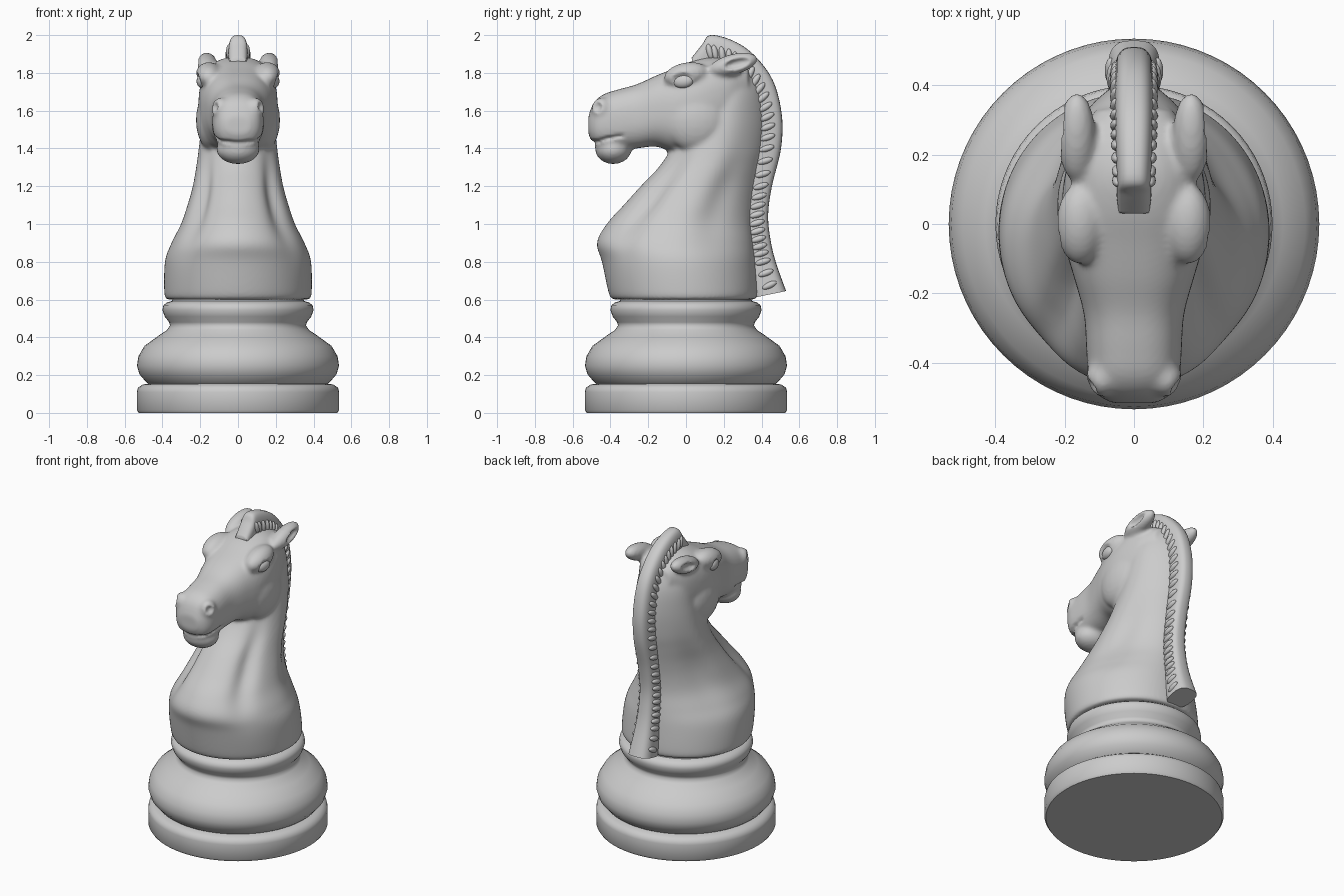
import bpy, bmesh
from math import sin, cos, pi, exp, radians
from mathutils import Vector, Matrix

if "Cube" in bpy.data.objects:
    bpy.data.objects.remove(bpy.data.objects["Cube"])


def spline(rows, n):
    """Catmull-Rom interpolation of tuples, n steps per span."""
    out, last = [], len(rows) - 1
    for i in range(last):
        p = [rows[max(0, min(last, i + k))] for k in (-1, 0, 1, 2)]
        for s in range(n):
            t = s / n
            out.append(tuple(0.5 * (2*b + (c-a)*t + (2*a-5*b+4*c-d)*t*t + (3*b-a-3*c+d)*t**3)
                             for a, b, c, d in zip(*p)))
    return out + [rows[-1]]


def loft(bm, rings):
    """Skin closed rings and cap both ends."""
    vs = [[bm.verts.new(p) for p in r] for r in rings]
    n = len(vs[0])
    for a, b in zip(vs, vs[1:]):
        for i in range(n):
            bm.faces.new((a[i], a[(i+1) % n], b[(i+1) % n], b[i]))
    bm.faces.new(vs[0][::-1])
    bm.faces.new(vs[-1])


def blob(bm, loc, rad, rx=0, rz=0, pair=True):
    """Ellipsoid, mirrored to the other side when pair is set."""
    for s in ((1, -1) if pair else (1,)):
        m = (Matrix.Translation((s*loc[0], loc[1], loc[2])) @ Matrix.Rotation(s*rz, 4, 'Z')
             @ Matrix.Rotation(rx, 4, 'X') @ Matrix.Diagonal((*rad, 1)))
        bmesh.ops.create_uvsphere(bm, u_segments=20, v_segments=12, radius=1, matrix=m)


def finish(bm, name, angle=180):
    bmesh.ops.recalc_face_normals(bm, faces=bm.faces)
    me = bpy.data.meshes.new(name)
    bm.to_mesh(me)
    bm.free()
    for p in me.polygons:
        p.use_smooth = True
    if angle < 180:
        me.set_sharp_from_angle(angle=radians(angle))
    ob = bpy.data.objects.new(name, me)
    bpy.context.collection.objects.link(ob)
    return ob


def spow(v, p):
    return abs(v)**p * (1 if v >= 0 else -1)


# turned base: foot disc, round bulge, collar
profile = [(.525, 0), (.535, .015), (.535, .11), (.53, .133), (.505, .15), (.475, .155),
           (.488, .165), (.522, .205), (.535, .25), (.527, .30), (.495, .355), (.43, .402),
           (.375, .44), (.36, .462), (.365, .48), (.388, .51), (.40, .545), (.395, .57),
           (.375, .585), (.35, .592), (.345, .61)]
bm = bmesh.new()
loft(bm, [[(r*cos(2*pi*i/72), r*sin(2*pi*i/72), z) for i in range(72)] for r, z in profile])
finish(bm, "turned_base", 50)

# chest and neck: z, front y, back y, half width, back taper
bm = bmesh.new()
neck = [(.60, -.385, .36, .375, 0), (.63, -.408, .38, .39, 0), (.80, -.445, .37, .387, .08),
        (.90, -.472, .36, .352, .15), (1.0, -.42, .35, .302, .25), (1.1, -.33, .355, .268, .33),
        (1.2, -.24, .37, .24, .35), (1.3, -.145, .39, .222, .35), (1.4, -.08, .41, .208, .35),
        (1.55, -.02, .42, .19, .35), (1.7, .04, .40, .165, .3), (1.83, .10, .34, .11, .2)]
rings = []
for z, yf, yb, w, k in spline(neck, 6):
    ring = []
    for i in range(80):
        a = 2*pi*i/80
        b = min(a, 2*pi - a)
        bell = exp(-((z - 1.13)/.2)**2)
        f = 1 - bell*(.15*exp(-((b-.85)/.2)**2) + .07*exp(-((b-2.05)/.25)**2))
        x = w*sin(a)*f*(1 - k*max(0, -cos(a))**2)
        ring.append((x, (yf+yb)/2 - (yb-yf)/2*cos(a)*f, z))
    rings.append(ring)
loft(bm, rings)

# head: y, underside z, top z, half width
head = [(-.517, 1.475, 1.57, .065), (-.49, 1.425, 1.64, .108), (-.44, 1.40, 1.685, .132),
        (-.36, 1.39, 1.712, .138), (-.26, 1.40, 1.74, .145), (-.16, 1.41, 1.785, .172),
        (-.06, 1.38, 1.825, .20), (.04, 1.385, 1.865, .21), (.14, 1.44, 1.885, .20),
        (.24, 1.53, 1.87, .17), (.33, 1.66, 1.83, .11)]
loft(bm, [[(w*spow(cos(2*pi*i/40), .8), y, (zb+zt)/2 + (zt-zb)/2*spow(sin(2*pi*i/40), .8))
           for i in range(40)] for y, zb, zt, w in spline(head, 4)])

# lower jaw, cheeks, brows, nostril swellings, ears
blob(bm, (0, -.385, 1.395), (.115, .097, .078), pair=False)
blob(bm, (.135, .05, 1.55), (.088, .17, .165))
blob(bm, (.155, .0, 1.79), (.07, .12, .065), rx=.2)
blob(bm, (.09, -.445, 1.61), (.05, .055, .06))
blob(bm, (.165, .25, 1.845), (.055, .135, .055), rx=.25)
horse = finish(bm, "horse_neck_and_head")

# hidden cutters: mouth groove, nostrils, eye sockets, ear hollows
bm = bmesh.new()
half = [(.148, -.325, 1.468), (.135, -.40, 1.455), (.105, -.475, 1.437)]
path = spline(half + [(0, -.51, 1.428)] + [(-x, y, z) for x, y, z in half[::-1]], 5)
rings = []
for i, p in enumerate(path):
    tan = (Vector(path[min(i+1, len(path)-1)]) - Vector(path[max(i-1, 0)])).normalized()
    n = tan.cross(Vector((0, 0, 1))).normalized()
    rings.append([Vector(p) + .035*cos(2*pi*j/12)*n + Vector((0, 0, .015*sin(2*pi*j/12)))
                  for j in range(12)])
loft(bm, rings)
blob(bm, (.135, -.475, 1.622), (.03, .03, .032))
blob(bm, (.232, -.015, 1.757), (.035, .08, .048), rx=.1, rz=-.2)
blob(bm, (.215, .275, 1.85), (.03, .075, .027), rx=.25)
cutter = finish(bm, "detail_cutter")
cutter.hide_render = True
cutter.hide_viewport = True


def remesh(ob, size, iterations):
    m = ob.modifiers.new("blend", 'REMESH')
    m.mode, m.voxel_size, m.use_smooth_shade = 'VOXEL', size, True
    s = ob.modifiers.new("soften", 'SMOOTH')
    s.factor, s.iterations = .5, iterations


remesh(horse, .011, 6)
cut = horse.modifiers.new("details", 'BOOLEAN')
cut.operation, cut.solver, cut.object = 'DIFFERENCE', 'EXACT', cutter
remesh(horse, .0095, 2)

# eyeballs
bm = bmesh.new()
blob(bm, (.19, -.015, 1.755), (.028, .055, .036), rx=.1, rz=-.2)
finish(bm, "eyes")

# mane: outer y, z, inner y, z, half width
mane = [(.53, .645, .36, .61, .075), (.475, .80, .32, .80, .062), (.447, .92, .30, .92, .056),
        (.435, 1.05, .30, 1.05, .053), (.455, 1.2, .32, 1.2, .053), (.503, 1.4, .33, 1.4, .055),
        (.507, 1.58, .33, 1.55, .056), (.46, 1.76, .30, 1.66, .056), (.36, 1.895, .25, 1.74, .056),
        (.25, 1.97, .20, 1.78, .054), (.13, 2.0, .12, 1.80, .05), (.085, 1.95, .08, 1.80, .05),
        (.03, 1.88, .04, 1.80, .045)]
bm = bmesh.new()
rings = []
for yo, zo, yi, zi, w in spline(mane, 6):
    o, n = Vector((0, yo, zo)), Vector((0, yi, zi))
    rings.append([(o+n)/2 + (o-n)/2*spow(cos(2*pi*i/28), .7)
                  + Vector((w*spow(sin(2*pi*i/28), .7), 0, 0)) for i in range(28)])
loft(bm, rings)

# hair locks along both sides of the mane
for yo, zo, yi, zi, w in spline(mane[:11], 3)[1:]:
    o, n = Vector((0, yo, zo)), Vector((0, yi, zi))
    c = n.lerp(o, .56)
    d = o - n
    rx = Vector((d.y, d.z)).angle_signed(Vector((1, 0)))
    blob(bm, (w - .004, c.y, c.z), (.017, .042, .017), rx=rx + .3)
finish(bm, "mane", 60)
